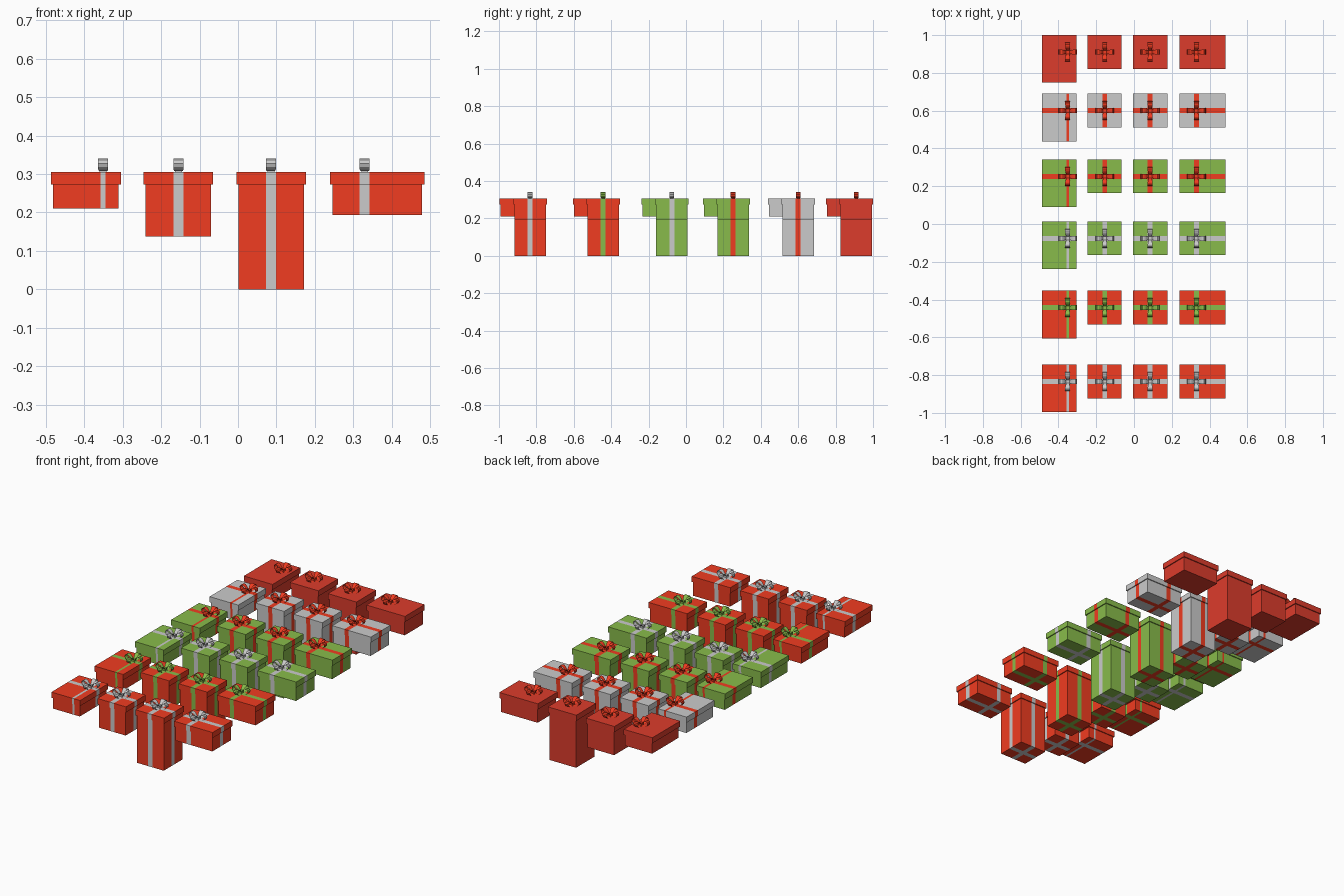
import bpy, bmesh, math
from mathutils import Matrix

if "Cube" in bpy.data.objects:
    bpy.data.objects.remove(bpy.data.objects["Cube"])


def material(name, rgb):
    m = bpy.data.materials.new(name)
    m.diffuse_color = (*rgb, 1)
    m.use_nodes = True
    m.node_tree.nodes["Principled BSDF"].inputs["Base Color"].default_value = m.diffuse_color
    return m


RED = material("red", (0.88, 0.045, 0.015))
DARK_RED = material("dark_red", (0.72, 0.045, 0.025))
GREEN = material("green", (0.25, 0.5, 0.07))
SILVER = material("silver", (0.8, 0.8, 0.8))

LID_Z, TOP_Z, GAP = 0.273, 0.305, 0.0055


def finish(bm, name, mats):
    me = bpy.data.meshes.new(name)
    bm.to_mesh(me)
    bm.free()
    for m in mats:
        me.materials.append(m)
    ob = bpy.data.objects.new(name, me)
    bpy.context.collection.objects.link(ob)
    return ob


def wrapped_box(name, lo, hi, cx, cy, wx, wy, mats):
    """Box whose faces are split into paper and two crossing ribbon bands."""
    bm = bmesh.new()
    size = [h - l for l, h in zip(lo, hi)]
    mid = [(h + l) / 2 for l, h in zip(lo, hi)]
    bmesh.ops.create_cube(bm, size=1, matrix=Matrix.Translation(mid) @ Matrix.Diagonal((*size, 1)))
    for axis, c, w in ((0, cx, wx), (1, cy, wy)):
        for s in (-1, 1):
            co, no = [0, 0, 0], [0, 0, 0]
            co[axis], no[axis] = c + s * w / 2, 1
            bmesh.ops.bisect_plane(bm, geom=bm.verts[:] + bm.edges[:] + bm.faces[:],
                                   plane_co=co, plane_no=no)
    for f in bm.faces:
        p = f.calc_center_median()
        f.material_index = int(abs(p.x - cx) < wx / 2 or abs(p.y - cy) < wy / 2)
    finish(bm, name, mats)


# one ribbon loop: distance outward, height above lid, half width
LOOP = [(0.004, 0.008, 0.008), (0.012, 0.018, 0.009), (0.021, 0.028, 0.011),
        (0.030, 0.034, 0.013), (0.040, 0.035, 0.013), (0.047, 0.031, 0.013),
        (0.050, 0.023, 0.013), (0.047, 0.014, 0.013), (0.039, 0.007, 0.013),
        (0.028, 0.003, 0.011), (0.015, 0.003, 0.009), (0.004, 0.006, 0.008)]


def bow(name, x, y, mat):
    bm = bmesh.new()
    for k in range(4):
        rot = Matrix.Rotation(k * math.pi / 2, 3, 'Z')
        rails = []
        for d, h, w in LOOP:
            rails.append([bm.verts.new(rot @ Matrix.Translation((d, s * w, h)).translation)
                          for s in (-1, 1)])
        for (a, b), (c, d) in zip(rails, rails[1:]):
            bm.faces.new((a, b, d, c))
    # central knot
    bmesh.ops.create_cube(bm, size=1, matrix=Matrix.Translation((0, 0, 0.008))
                          @ Matrix.Diagonal((0.018, 0.018, 0.016, 1)))
    ob = finish(bm, name, [mat])
    ob.location = (x, y, TOP_Z)


# shape: lid x range, lid depth, bottom z, bow x, lengthwise ribbon width
SHAPES = {
    "deep": (-0.487, -0.305, 0.252, 0.210, -0.351, 0.013),
    "cube": (-0.246, -0.065, 0.179, 0.137, -0.155, 0.026),
    "tall": (-0.004, 0.177, 0.179, 0.0, 0.0855, 0.026),
    "wide": (0.240, 0.485, 0.179, 0.193, 0.330, 0.026),
}
# row: back edge y, paper, ribbon
ROWS = [(-0.744, RED, SILVER), (-0.353, RED, GREEN), (0.014, GREEN, SILVER),
        (0.342, GREEN, RED), (0.690, SILVER, RED), (1.0, DARK_RED, DARK_RED)]

for i, (back, paper, ribbon) in enumerate(ROWS, 1):
    for kind, (x0, x1, depth, z0, bx, wx) in SHAPES.items():
        by, front = back - 0.09, back - depth
        tag = f"{kind}_gift_{i}"
        mats = [paper, ribbon]
        wrapped_box(tag + "_box", (x0 + GAP, front + GAP, z0), (x1 - GAP, back - GAP, LID_Z),
                    bx, by, wx, 0.027, mats)
        wrapped_box(tag + "_lid", (x0, front, LID_Z), (x1, back, TOP_Z),
                    bx, by, wx, 0.027, mats)
        bow(tag + "_bow", bx, by, RED if ribbon is DARK_RED else ribbon)
